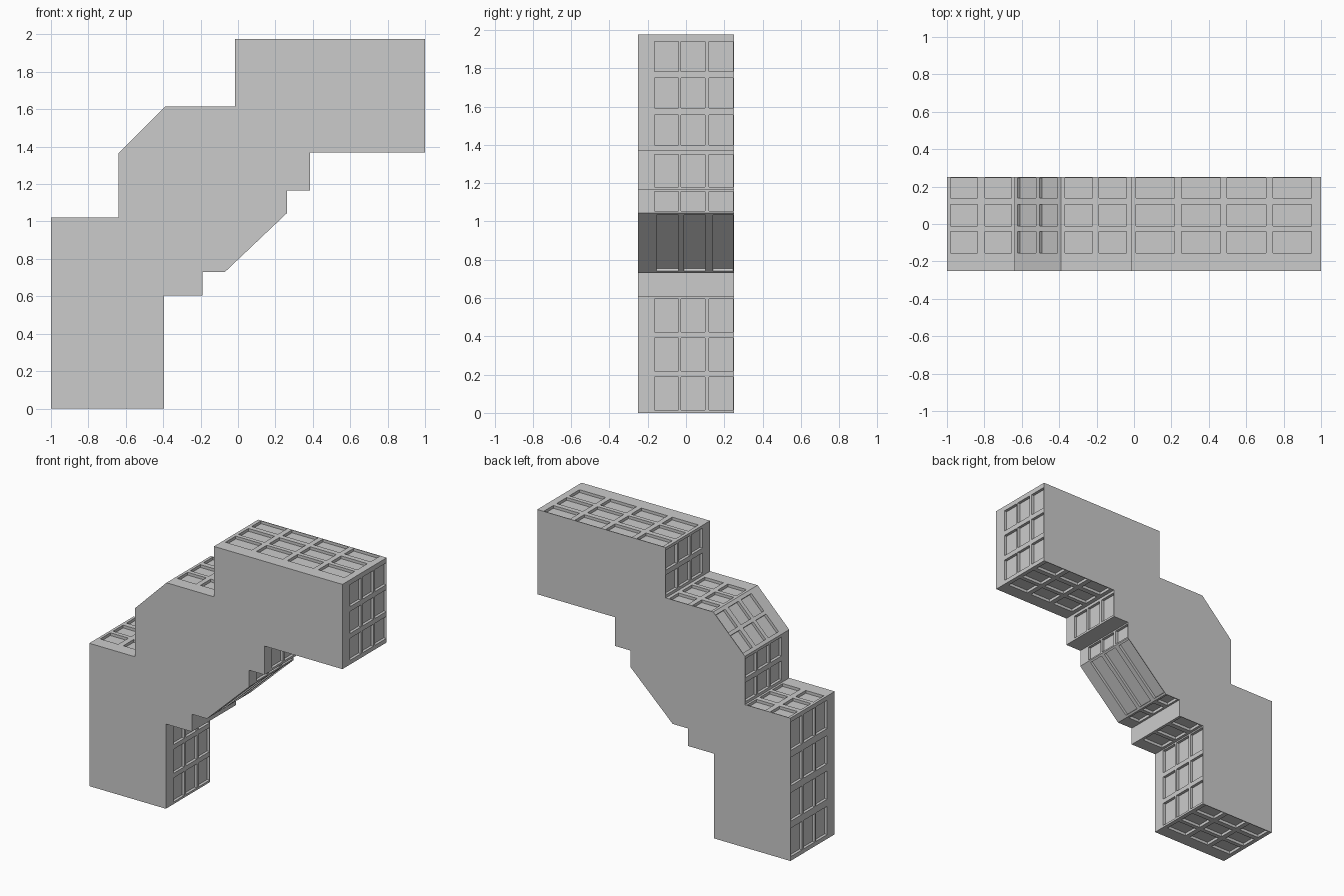
import bpy
from mathutils import Vector

if "Cube" in bpy.data.objects:
    bpy.data.objects.remove(bpy.data.objects["Cube"])

HALF, DEPTH = 0.25, 0.02
# Panel rows across the width: upright faces and level faces
UPRIGHT = [(-0.165, -0.04), (-0.025, 0.1), (0.12, 0.245)]
LEVEL = [(-0.155, -0.04), (-0.01, 0.103), (0.14, 0.245)]

# Stepped outline, anticlockwise: x, z, panels along the edge that starts here,
# start margin, end margin, gap
PROFILE = [
    (-1.0, 0.0, 3, .03, .03, .035),
    (-0.395, 0.0, 3, .015, .01, .033),
    (-0.395, 0.605, 1, .02, .02, 0),
    (-0.19, 0.605, 0, 0, 0, 0),
    (-0.19, 0.73, 1, .015, .015, 0),
    (-0.07, 0.73, 1, .015, .015, 0),
    (0.262, 1.045, 1, .01, .01, 0),
    (0.262, 1.165, 0, 0, 0, 0),
    (0.385, 1.165, 1, .015, .02, 0),
    (0.385, 1.37, 3, .03, .03, .035),
    (1.0, 1.37, 3, .03, .035, .035),
    (1.0, 1.975, 4, .05, .025, .037),
    (-0.015, 1.975, 2, .02, .02, .035),
    (-0.015, 1.615, 2, .025, .02, .035),
    (-0.39, 1.615, 2, .025, .025, .025),
    (-0.64, 1.365, 2, .02, .02, .035),
    (-0.64, 1.02, 2, .015, .02, .04),
    (-1.0, 1.02, 4, .03, .03, .05),
]

verts, faces = [], []


def add_face(points):
    start = len(verts)
    verts.extend(points)
    faces.append(list(range(start, len(verts))))


def panelled_strip(a, b, count, m0, m1, gap):
    length = (b - a).length
    d = (b - a) / length
    n = Vector((d.z, 0, -d.x))
    rows = UPRIGHT if abs(d.z) > 0.8 else LEVEL
    size = (length - m0 - m1 - gap * (count - 1)) / max(count, 1)
    cols = [(m0 + i * (size + gap), m0 + i * (size + gap) + size)
            for i in range(count)]
    us = sorted({0, length, *[u for c in cols for u in c]})
    ys = sorted({-HALF, HALF, *[y for r in rows for y in r]})
    for u0, u1 in zip(us, us[1:]):
        for y0, y1 in zip(ys, ys[1:]):
            ring = [a + d * u + Vector((0, y, 0)) for u, y in
                    ((u0, y0), (u0, y1), (u1, y1), (u1, y0))]
            if (u0, u1) in cols and (y0, y1) in rows:
                # Recessed panel: floor and four side walls
                floor = [p - n * DEPTH for p in ring]
                add_face(floor)
                for i in range(4):
                    j = (i + 1) % 4
                    add_face([ring[i], ring[j], floor[j], floor[i]])
            else:
                add_face(ring)


# Panelled edge faces around the outline
for p, q in zip(PROFILE, PROFILE[1:] + PROFILE[:1]):
    panelled_strip(Vector((p[0], 0, p[1])), Vector((q[0], 0, q[1])), *p[2:])

# Plain front and back walls
add_face([Vector((p[0], -HALF, p[1])) for p in PROFILE])
add_face([Vector((p[0], HALF, p[1])) for p in reversed(PROFILE)])

mesh = bpy.data.meshes.new("stepped_block")
mesh.from_pydata(verts, [], faces)
mesh.update()
block = bpy.data.objects.new("stepped_block", mesh)
bpy.context.collection.objects.link(block)
